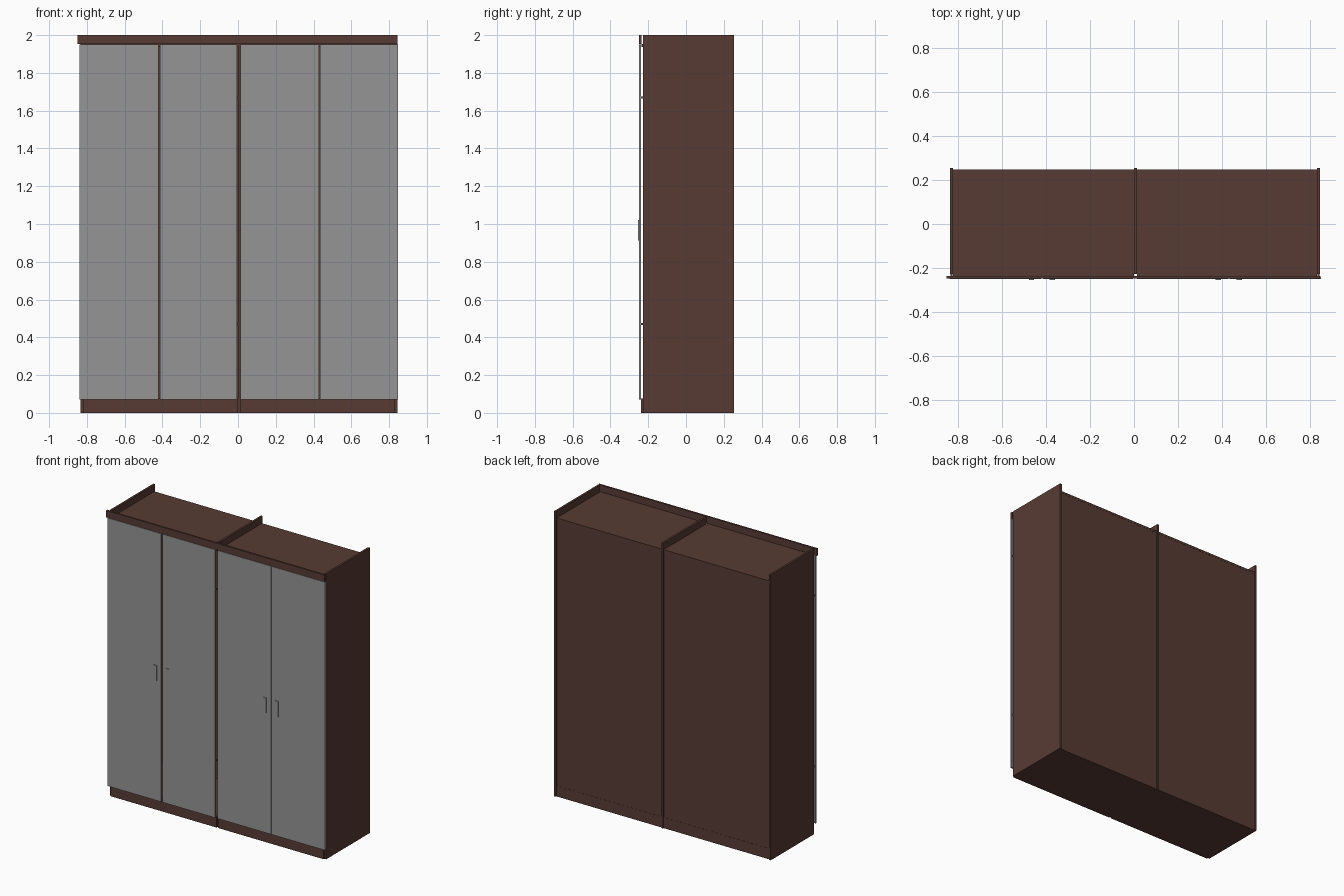
import bpy
import bmesh

if "Cube" in bpy.data.objects:
    bpy.data.objects.remove(bpy.data.objects["Cube"])


def material(name, rgb):
    m = bpy.data.materials.new(name)
    m.diffuse_color = (*rgb, 1.0)
    m.use_nodes = True
    m.node_tree.nodes["Principled BSDF"].inputs["Base Color"].default_value = m.diffuse_color
    return m


BROWN = material("brown wood", (0.095, 0.044, 0.033))
GREY = material("grey door", (0.30, 0.30, 0.30))
METAL = material("dark hinge", (0.08, 0.08, 0.08))


def box(name, x0, x1, y0, y1, z0, z1, mat):
    """Box between two corners."""
    bm = bmesh.new()
    bmesh.ops.create_cube(bm, size=1.0)
    for v in bm.verts:
        v.co.x = x0 if v.co.x < 0 else x1
        v.co.y = y0 if v.co.y < 0 else y1
        v.co.z = z0 if v.co.z < 0 else z1
    me = bpy.data.meshes.new(name)
    bm.to_mesh(me)
    bm.free()
    me.materials.append(mat)
    ob = bpy.data.objects.new(name, me)
    bpy.context.collection.objects.link(ob)
    return ob


# Upright panels: two sides and the divider
for name, x in (("left_side", -0.835), ("divider", 0.0), ("right_side", 0.83)):
    box(name, x, x + 0.014, -0.228, 0.254, 0.0, 2.0, BROWN)

# Two bays: plinth, floor, ceiling and back
for side, x0, x1 in (("left", -0.821, 0.0), ("right", 0.014, 0.83)):
    box(side + "_plinth", x0, x1, -0.237, 0.247, 0.0, 0.06, BROWN)
    box(side + "_floor", x0, x1, -0.237, 0.247, 0.06, 0.075, BROWN)
    box(side + "_ceiling", x0, x1, -0.235, 0.247, 1.937, 1.952, BROWN)
    box(side + "_back", x0, x1, 0.235, 0.246, 0.075, 1.937, BROWN)

# Front trim strip along the top
box("top_trim", -0.85, 0.845, -0.248, -0.235, 1.952, 2.0, BROWN)

# Doors
doors = ((-0.838, -0.422), (-0.412, -0.004), (0.014, 0.429), (0.433, 0.848))
for i, (x0, x1) in enumerate(doors):
    box(f"door_{i + 1}", x0, x1, -0.249, -0.238, 0.072, 1.951, GREY)

# Handles: flat plates on the door fronts
for i, x in enumerate((-0.465, -0.371, 0.383, 0.478)):
    box(f"handle_{i + 1}", x - 0.012, x + 0.012, -0.254, -0.249, 0.913, 1.02, GREY)

# Hinges bridging carcass and doors
for i, x in enumerate((-0.828, -0.006, 0.02, 0.837)):
    for j, z in enumerate((0.47, 1.67)):
        box(f"hinge_{i + 1}_{j + 1}", x - 0.005, x + 0.005, -0.238, -0.226,
            z - 0.005, z + 0.005, METAL)
